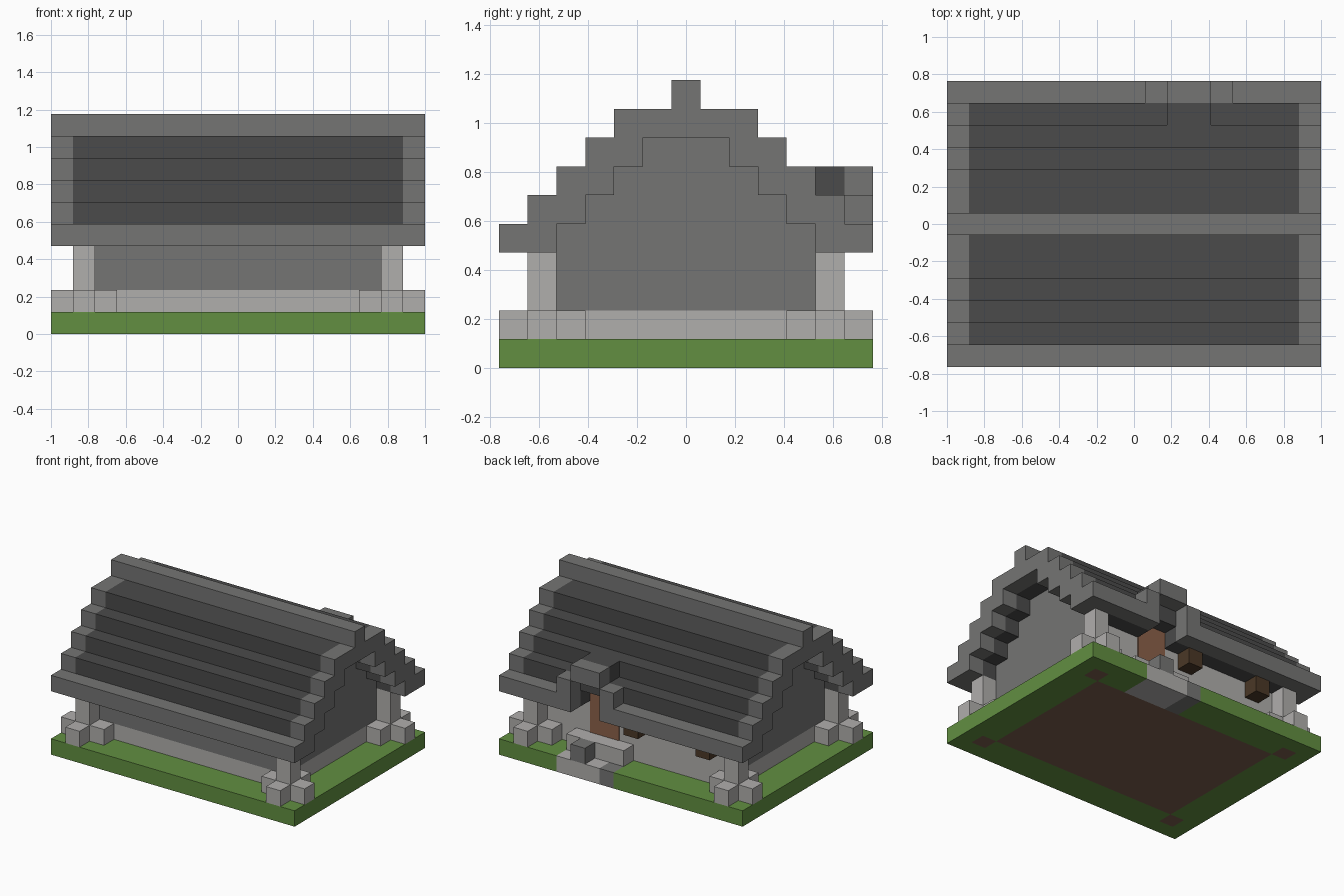
import bpy, bmesh
from mathutils import Vector

cube = bpy.data.objects.get("Cube")
if cube:
    bpy.data.objects.remove(cube, do_unlink=True)

U = 2 / 17  # edge of one block


def material(name, r, g, b):
    m = bpy.data.materials.new(name)
    m.use_nodes = True
    m.diffuse_color = (r, g, b, 1)
    m.node_tree.nodes["Principled BSDF"].inputs["Base Color"].default_value = (r, g, b, 1)
    return m


GRASS = material("grass", 0.122, 0.275, 0.053)
DIRT = material("dirt", 0.2, 0.11, 0.076)
LIGHT = material("light stone", 0.434, 0.425, 0.415)
GREY = material("grey stone", 0.178, 0.178, 0.174)
SLATE = material("dark slate", 0.069, 0.069, 0.069)
DOOR = material("door wood", 0.26, 0.12, 0.068)
DARK_WOOD = material("dark wood", 0.07, 0.04, 0.02)


def add_box(bm, x0, x1, y0, y1, z0, z1, index=0):
    lo, size = Vector((x0, y0, z0)), Vector((x1 - x0, y1 - y0, z1 - z0))
    verts = bmesh.ops.create_cube(bm, size=1)["verts"]
    for v in verts:
        v.co = (lo + (v.co + Vector((0.5, 0.5, 0.5))) * size) * U
    for f in {f for v in verts for f in v.link_faces}:
        f.material_index = index


def part(name, boxes, *mats):
    """One object from boxes given in block units (optionally with a colour index)."""
    bm = bmesh.new()
    for b in boxes:
        add_box(bm, *b)
    mesh = bpy.data.meshes.new(name)
    bm.to_mesh(mesh)
    bm.free()
    for m in mats:
        mesh.materials.append(m)
    ob = bpy.data.objects.new(name, mesh)
    bpy.context.collection.objects.link(ob)
    return ob


def cell(x, y, z, height=1, index=0):
    return (x - 0.5, x + 0.5, y - 0.5, y + 0.5, z, z + height, index)


# Ground: grass, with dirt below the house and pillars, and a stone path
def ground_index(x, y):
    if (abs(x) <= 6 and abs(y) <= 4) or (abs(x) == 7 and abs(y) == 5):
        return 1
    if 1 <= x <= 4 and y >= 5:
        return 3 if x == 1 else 2
    return 0


part("ground", [cell(x, y, 0, 1, ground_index(x, y))
                for x in range(-8, 9) for y in range(-6, 7)],
     GRASS, DIRT, LIGHT, GREY)

# Foundation and stepped gable walls
part("foundation", [(-6.5, 6.5, -4.5, 4.5, 1, 2)], LIGHT)
tiers = [(2, 5, 4.5), (5, 6, 3.5), (6, 7, 2.5), (7, 8, 1.5)]
walls = part("walls", [(-6.5, 6.5, -w, w, z0, z1) for z0, z1, w in tiers], GREY, LIGHT)
for f in walls.data.polygons:
    if f.normal.y > 0.5 and f.center.z < 5 * U:
        f.material_index = 1

# Corner pillars with cross-shaped feet
for sx, side in ((-1, "right"), (1, "left")):
    for sy, end in ((-1, "front"), (1, "back")):
        feet = [cell(sx * (7 + dx), sy * (5 + dy), 1)
                for dx, dy in ((1, 0), (-1, 0), (0, 1), (0, -1))]
        part(f"{end}_{side}_pillar", [cell(sx * 7, sy * 5, 1, 3)] + feet, LIGHT)

# Roof: paired steps up each slope, slate inside and grey trim at the ends
slate, trim, eaves = [], [], []
for s in (-1, 1):
    for k in range(5):
        inner, outer, z = max(4.5 - k, 0), 6.5 - k, 4 + k
        if k == 4:
            inner = 0
        y0, y1 = sorted((s * inner, s * outer))
        for x0, x1 in ((-8.5, -7.5), (7.5, 8.5)):
            trim.append((x0, x1, y0, y1, z, z + 1))
        if k:
            slate.append((-7.5, 7.5, y0, y1, z, z + 1))
            continue
        # Lowest course, left open above the door at the back
        spans = [(-7.5, 7.5)] if s < 0 else [(-7.5, 1.5), (3.5, 7.5)]
        for x0, x1 in spans:
            slate.append((x0, x1, *sorted((s * 4.5, s * 5.5)), 4, 5))
            eaves.append((x0, x1, *sorted((s * 5.5, s * 6.5)), 4, 5))
part("roof_slopes", slate, SLATE)
part("gable_trim", trim, GREY)
part("eaves", eaves, GREY)
part("roof_ridge", [(-8.5, 8.5, -0.5, 0.5, 9, 10)], GREY)

# Small arched dormer over the entrance
part("dormer_arch", [cell(1, 6, 5), cell(4, 6, 5), (1.5, 3.5, 5.5, 6.5, 6, 7)], GREY)
part("dormer_roof", [(1.5, 3.5, 4.5, 5.5, 6, 7)], SLATE)

# Entrance: door, steps and hanging wooden blocks
part("door", [(1.5, 3.5, 4.5, 4.55, 2, 5)], DOOR)
part("entrance_step", [(0.5, 4.5, 4.5, 5.5, 1, 2)], LIGHT)
part("lower_step", [cell(3, 6, 1)], GREY)
part("hanging_blocks", [cell(0, 5, 3), cell(-5, 5, 3)], DARK_WOOD)
